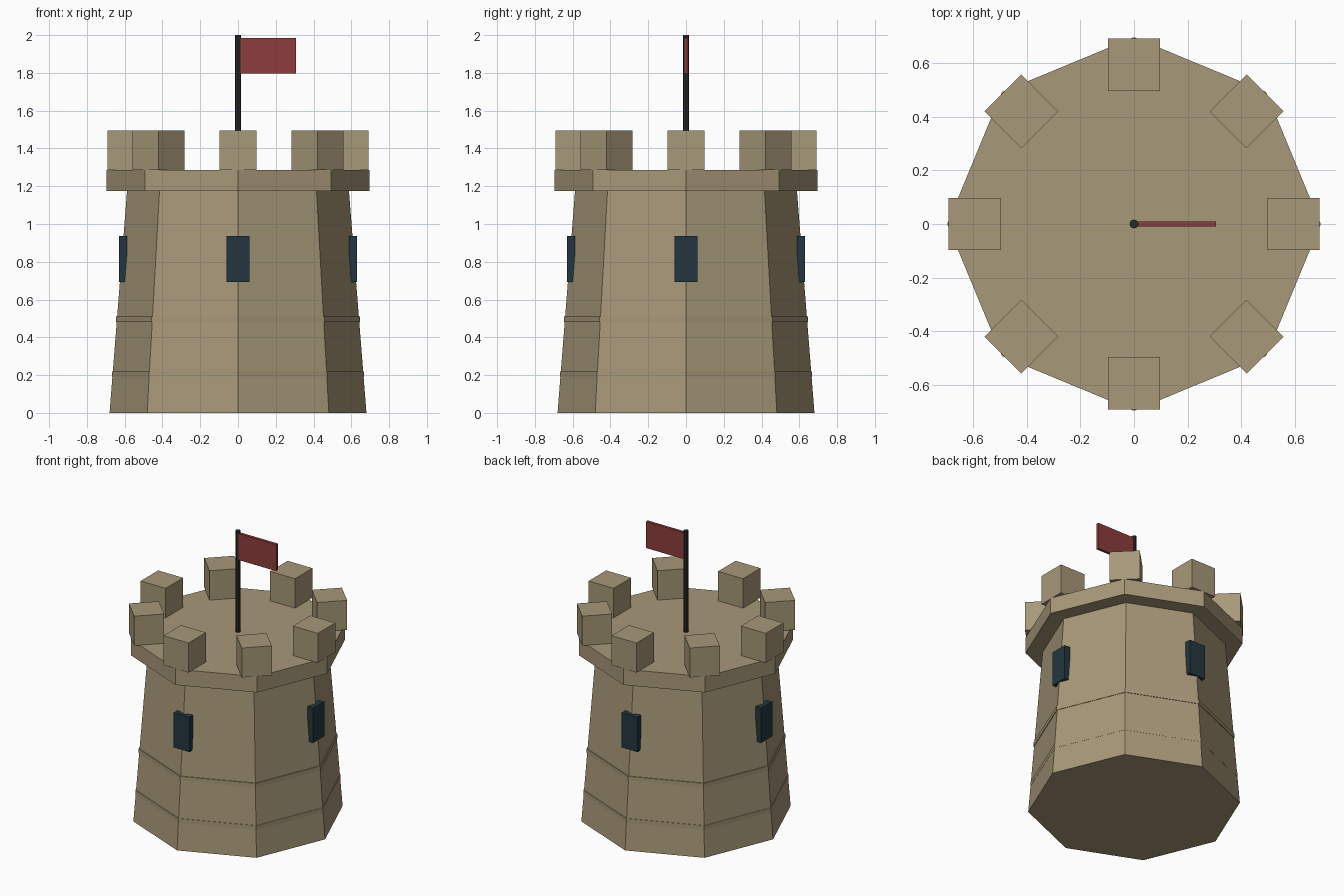
import bpy
from math import pi, cos, sin
from mathutils import Matrix

cube = bpy.data.objects.get("Cube")
if cube:
    bpy.data.objects.remove(cube, do_unlink=True)


def make_material(name, rgb):
    mat = bpy.data.materials.new(name)
    mat.use_nodes = True
    colour = (*rgb, 1)
    mat.diffuse_color = colour
    mat.node_tree.nodes["Principled BSDF"].inputs["Base Color"].default_value = colour
    return mat


stone = make_material("sand stone", (0.39, 0.315, 0.19))
glass = make_material("dark blue window", (0.017, 0.037, 0.05))
iron = make_material("dark pole", (0.024, 0.021, 0.022))
cloth = make_material("red cloth", (0.27, 0.046, 0.046))


def finish(name, mat):
    obj = bpy.context.object
    obj.name = obj.data.name = name
    obj.data.materials.clear()
    obj.data.materials.append(mat)
    return obj


def prism(name, mat, z0, z1, r0, r1, sides=8):
    """Upright prism or frustum with a corner on each axis."""
    bpy.ops.mesh.primitive_cone_add(vertices=sides, radius1=r0, radius2=r1,
                                    depth=z1 - z0, location=(0, 0, (z0 + z1) / 2))
    return finish(name, mat)


def box(name, mat, x, y, z, angle=0):
    """Box between (min, max) pairs, turned about the tower axis."""
    bpy.ops.mesh.primitive_cube_add(size=1)
    obj = finish(name, mat)
    size = [b - a for a, b in (x, y, z)]
    centre = [(a + b) / 2 for a, b in (x, y, z)]
    obj.data.transform(Matrix.Translation(centre) @ Matrix.Diagonal((*size, 1)))
    obj.rotation_euler.z = angle
    return obj


# Tapered tower with two thin stone courses
prism("tower_wall", stone, 0, 1.18, 0.68, 0.587)
prism("lower_course", stone, 0.19, 0.22, 0.666, 0.666)
prism("upper_course", stone, 0.48, 0.51, 0.646, 0.646)

# Overhanging parapet floor and its battlements
prism("parapet", stone, 1.175, 1.287, 0.697, 0.697)
for i in range(8):
    box(f"merlon_{i + 1}", stone, (0.497, 0.692), (-0.0975, 0.0975),
        (1.287, 1.495), i * pi / 4)

# Windows wrapped over the four axis corners
for i, side in enumerate(("left", "back", "right", "front")):
    box(f"{side}_window", glass, (0.588, 0.631), (-0.062, 0.062),
        (0.692, 0.937), i * pi / 2)

# Flag on its pole
prism("flag_pole", iron, 1.28, 2.0, 0.017, 0.017)
box("flag", cloth, (0.01, 0.306), (-0.01, 0.01), (1.798, 1.985))
